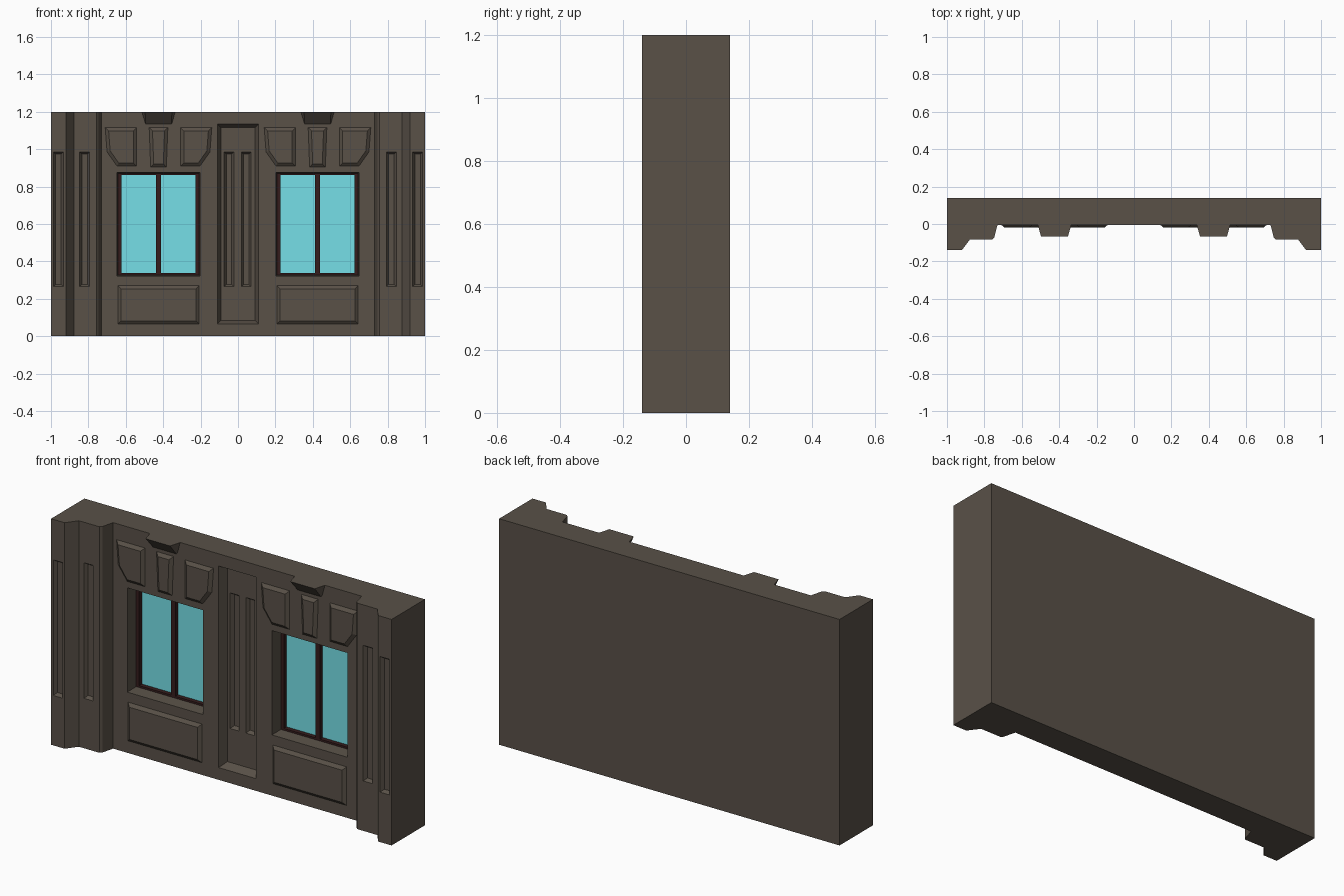
import bpy, bmesh
from mathutils import Vector
from mathutils.geometry import intersect_line_line

if "Cube" in bpy.data.objects:
    bpy.data.objects.remove(bpy.data.objects["Cube"])

FACE = -0.005   # y of the main wall face
CX = 0.425      # window bay centre


def material(name, rgb):
    m = bpy.data.materials.new(name)
    m.diffuse_color = (*rgb, 1)
    m.use_nodes = True
    m.node_tree.nodes["Principled BSDF"].inputs["Base Color"].default_value = m.diffuse_color
    return m


STONE = material("stone", (0.10, 0.082, 0.064))
GLASS = material("glass", (0.18, 0.74, 0.80))
WOOD = material("dark_wood", (0.035, 0.012, 0.012))


def loft(name, loops, mat):
    """Closed solid through a list of matching point loops."""
    bm = bmesh.new()
    rings = [[bm.verts.new(p) for p in loop] for loop in loops]
    n = len(rings[0])
    for a, b in zip(rings, rings[1:]):
        for i in range(n):
            bm.faces.new((a[i], a[(i + 1) % n], b[(i + 1) % n], b[i]))
    bm.faces.new(rings[0])
    bm.faces.new(rings[-1])
    bmesh.ops.recalc_face_normals(bm, faces=bm.faces)
    me = bpy.data.meshes.new(name)
    bm.to_mesh(me)
    bm.free()
    me.materials.append(mat)
    ob = bpy.data.objects.new(name, me)
    bpy.context.collection.objects.link(ob)
    return ob


def inset(pts, d):
    """Move every edge of a convex outline inwards by d."""
    c = sum((Vector((x, z, 0)) for x, z in pts), Vector()) / len(pts)
    lines = []
    for i, p in enumerate(pts):
        a, b = Vector((*p, 0)), Vector((*pts[(i + 1) % len(pts)], 0))
        n = Vector((a.y - b.y, b.x - a.x, 0)).normalized()
        if n.dot(c - a) < 0:
            n = -n
        lines.append((a + n * d, b + n * d))
    return [intersect_line_line(*lines[i - 1], *lines[i])[0].xy for i in range(len(pts))]


def at(pts, y):
    return [(x, y, z) for x, z in pts]


def rect(x0, x1, z0, z1):
    return [(x0, z0), (x1, z0), (x1, z1), (x0, z1)]


def raised(name, pts, bevel=0.017, height=0.014):
    return loft(name, [at(pts, FACE + 0.01), at(pts, FACE), at(inset(pts, bevel), FACE - height)], STONE)


def box(name, x0, x1, y0, y1, z0, z1, mat):
    return loft(name, [at(rect(x0, x1, z0, z1), y0), at(rect(x0, x1, z0, z1), y1)], mat)


def recess(wall, pts, y, depth, bevel):
    """Cut a tapered pocket into the wall."""
    cutter = loft("cutter", [at(pts, y - 0.03), at(pts, y), at(inset(pts, bevel), y + depth)], STONE)
    cutter.hide_render = True
    mod = wall.modifiers.new("cut", "BOOLEAN")
    mod.operation, mod.solver, mod.object = "DIFFERENCE", "EXACT", cutter
    bpy.context.view_layer.objects.active = wall
    bpy.ops.object.modifier_apply(modifier=mod.name)
    bpy.data.objects.remove(cutter)


# Wall with stepped pilasters at both ends
half = [(0.73, FACE), (0.747, -0.072), (0.757, -0.082), (0.877, -0.082), (0.92, -0.14), (1, -0.14), (1, 0.14)]
plan = half + [(-x, y) for x, y in reversed(half)]
wall = loft("wall", [[(x, y, z) for x, y in plan] for z in (0, 1.2)], STONE)

# Central niche with two flutes
recess(wall, rect(-0.11, 0.11, 0.065, 1.135), FACE, 0.045, 0.02)
for x in (-0.048, 0.044):
    recess(wall, rect(x - 0.026, x + 0.026, 0.265, 0.985), FACE + 0.045, 0.018, 0.012)

for side, s in (("left", -1), ("right", 1)):
    # Pilaster flutes
    for x, y in ((0.82, -0.082), (0.96, -0.14)):
        recess(wall, rect(s * x - 0.027, s * x + 0.027, 0.265, 0.985), y, 0.018, 0.012)

    # Window opening, glass, frame and mullion
    c = s * CX
    x0, x1, z0, z1 = c - 0.222, c + 0.222, 0.322, 0.876
    recess(wall, rect(x0, x1, z0, z1), FACE, 0.105, 0.008)
    box(side + "_glass", x0 + 0.012, x1 - 0.012, 0.085, 0.105, z0 + 0.01, z1 - 0.01, GLASS)
    for part, a, b, lo, hi in (("outer", x0 + 0.005, x0 + 0.023, z0, z1), ("inner", x1 - 0.023, x1 - 0.005, z0, z1),
                               ("sill", x0 + 0.02, x1 - 0.02, z0 + 0.003, z0 + 0.015),
                               ("head", x0 + 0.02, x1 - 0.02, z1 - 0.015, z1 - 0.003),
                               ("mullion", c - 0.013, c + 0.013, z0 + 0.01, z1 - 0.01)):
        box(f"{side}_frame_{part}", a, b, 0.062, 0.103, lo, hi, WOOD)

    # Raised panel below the window
    raised(side + "_lower_panel", rect(c - 0.217, c + 0.217, 0.065, 0.27))

    # Voussoirs above the window
    stone = [(0.118, 1.115), (0.285, 1.115), (0.225, 0.91), (0.118, 0.91)]
    stone[2:3] = [(0.275, 0.985), (0.222, 0.91)]
    for k in (-1, 1):
        raised(f"{side}_voussoir_{k}", [(c + k * x, z) for x, z in stone])
    raised(side + "_keystone", [(c - 0.05, 1.115), (c + 0.05, 1.115), (c + 0.042, 0.905), (c - 0.042, 0.905)])

    # Wedge bracket at the top edge
    y = FACE + 0.01
    loft(side + "_bracket", [
        [(c - 0.092, y, 1.2), (c - 0.072, -0.066, 1.2), (c + 0.072, -0.066, 1.2), (c + 0.092, y, 1.2)],
        [(c - 0.074, y, 1.135), (c - 0.068, FACE - 0.004, 1.135), (c + 0.068, FACE - 0.004, 1.135), (c + 0.074, y, 1.135)],
    ], STONE)
